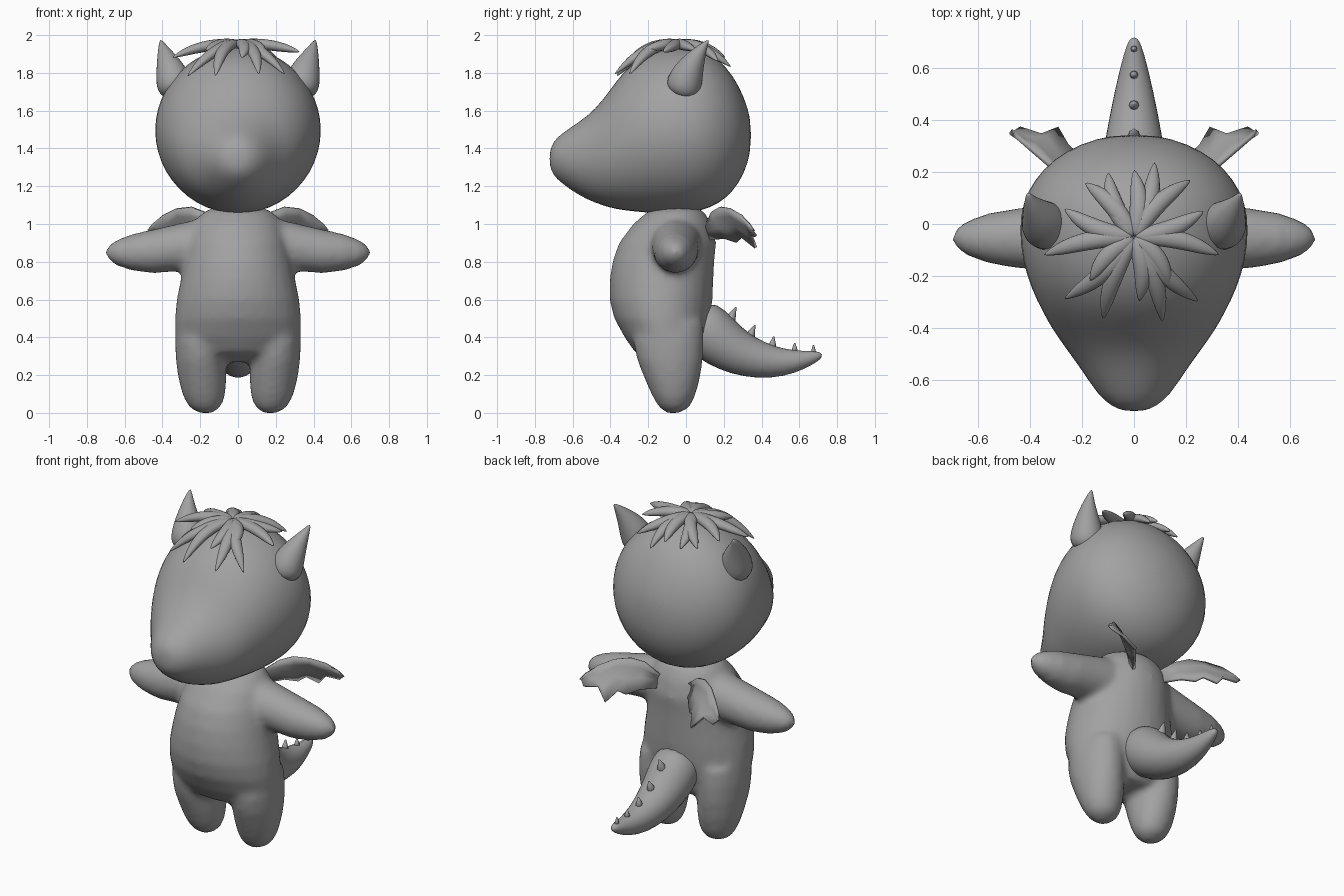
import bpy, bmesh, math
from mathutils import Vector

cube = bpy.data.objects.get("Cube")
if cube:
    bpy.data.objects.remove(cube, do_unlink=True)

grey = bpy.data.materials.new("plain grey")
grey.use_nodes = True
COLOUR = (0.36, 0.36, 0.36, 1)
grey.diffuse_color = COLOUR
grey.node_tree.nodes["Principled BSDF"].inputs["Base Color"].default_value = COLOUR


def finish(name, bm, subdivide=0, smooth=True):
    bmesh.ops.recalc_face_normals(bm, faces=bm.faces)
    for f in bm.faces:
        f.smooth = smooth
    mesh = bpy.data.meshes.new(name)
    bm.to_mesh(mesh)
    bm.free()
    mesh.materials.append(grey)
    ob = bpy.data.objects.new(name, mesh)
    bpy.context.collection.objects.link(ob)
    if subdivide:
        mod = ob.modifiers.new("subdivide", 'SUBSURF')
        mod.levels = mod.render_levels = subdivide
    return ob


def loft(bm, rings, n):
    """Skin closed ellipses given as (centre, first half axis, second half axis)."""
    loops = []
    for c, u, v in rings:
        angles = [2 * math.pi * i / n for i in range(n)]
        loops.append([bm.verts.new(c + u * math.cos(a) + v * math.sin(a)) for a in angles])
    for a, b in zip(loops, loops[1:]):
        for i in range(n):
            j = (i + 1) % n
            bm.faces.new((a[i], a[j], b[j], b[i]))
    bm.faces.new(loops[0])
    bm.faces.new(loops[-1])


def tube(bm, points, radii, n, flat=1.0, side=Vector((1, 0, 0))):
    """Round tube along a path; flat squashes it across the side direction."""
    pts = [Vector(p) for p in points]
    rings = []
    for i, p in enumerate(pts):
        t = (pts[min(i + 1, len(pts) - 1)] - pts[max(i - 1, 0)]).normalized()
        u = (side - t * side.dot(t)).normalized()
        rings.append((p, u * radii[i], t.cross(u) * radii[i] * flat))
    loft(bm, rings, n)


X, Y, Z = Vector((1, 0, 0)), Vector((0, 1, 0)), Vector((0, 0, 1))

# Head with snout: y, bottom, top, half width
head_rows = [
    (-.722, 1.31, 1.38, .035), (-.705, 1.26, 1.435, .085), (-.66, 1.215, 1.48, .14),
    (-.56, 1.145, 1.545, .205), (-.48, 1.11, 1.61, .265), (-.41, 1.085, 1.70, .315),
    (-.34, 1.07, 1.80, .355), (-.25, 1.06, 1.88, .40), (-.14, 1.05, 1.925, .435),
    (-.02, 1.05, 1.945, .447), (.08, 1.065, 1.93, .435), (.17, 1.10, 1.88, .39),
    (.25, 1.17, 1.79, .315), (.31, 1.265, 1.67, .21), (.345, 1.39, 1.55, .08)]
bm = bmesh.new()
loft(bm, [(Vector((0, y, (b + t) / 2)), X * w, Z * ((t - b) / 2)) for y, b, t, w in head_rows], 24)
finish("head", bm, 1)

# Body: torso, legs and arms fused into one soft skin
bm = bmesh.new()
torso_rows = [
    (.27, -.16, .05, .13), (.32, -.27, .08, .27), (.40, -.325, .105, .335), (.50, -.38, .13, .335),
    (.60, -.405, .14, .325), (.70, -.405, .145, .305), (.80, -.39, .15, .285),
    (.90, -.355, .16, .265), (1.0, -.28, .135, .235), (1.06, -.21, .10, .19), (1.10, -.13, .04, .10)]
loft(bm, [(Vector((0, (f + b) / 2, z)), X * w, Y * ((b - f) / 2)) for z, f, b, w in torso_rows], 28)
leg_rows = [
    (0, -.105, -.03, .04), (.03, -.145, .02, .085), (.09, -.18, .05, .113), (.18, -.22, .075, .128),
    (.28, -.26, .09, .133), (.38, -.28, .095, .135), (.48, -.25, .09, .12)]
arm_rows = [
    (.10, .90, .14), (.22, .89, .135), (.32, .875, .127), (.45, .855, .117),
    (.56, .85, .098), (.64, .848, .07), (.685, .848, .04), (.70, .848, .015)]
for s in (-1, 1):
    loft(bm, [(Vector((s * (.172 + .09 * min(z, .3)), (f + b) / 2, z)), X * w, Y * ((b - f) / 2))
              for z, f, b, w in leg_rows], 20)
    loft(bm, [(Vector((s * x, -.055, z)), Y * r, Z * r) for x, z, r in arm_rows], 20)
body = finish("body", bm)
fuse = body.modifiers.new("fuse", 'REMESH')
fuse.mode = 'VOXEL'
fuse.voxel_size = .02
fuse.use_smooth_shade = True
soften = body.modifiers.new("soften", 'SMOOTH')
soften.factor = .5
soften.iterations = 8

# Tail
bm = bmesh.new()
tube(bm, [(0, .03, .52), (0, .11, .435), (0, .19, .37), (0, .28, .315), (0, .40, .275),
          (0, .52, .265), (0, .62, .28), (0, .69, .30), (0, .72, .308)],
     [.13, .15, .14, .122, .10, .075, .05, .03, .012], 14)
finish("tail", bm, 1)

# Spikes along the tail
for i, (y, z, r, h, lean) in enumerate([(.225, .46, .036, .10, .04), (.335, .385, .03, .08, .03),
                                        (.455, .335, .025, .07, .01), (.575, .32, .019, .05, 0),
                                        (.675, .315, .015, .045, 0)]):
    bm = bmesh.new()
    tube(bm, [(0, y, z), (0, y + lean * .4, z + h * .5), (0, y + lean, z + h)], [r, r * .65, .003], 8)
    finish(f"tail_spike_{i + 1}", bm)

# Horns and wings on both sides
lead = [(.10, .11, 1.00), (.18, .14, 1.065), (.25, .18, 1.09), (.33, .23, 1.08),
        (.40, .29, 1.045), (.45, .335, 1.0), (.475, .36, .965)]
trail = [(.11, .13, .92), (.17, .21, .925), (.22, .27, .905), (.255, .30, .93),
         (.295, .37, .875), (.36, .345, .945), (.44, .37, .935)]
for s, label in ((1, "left"), (-1, "right")):
    bm = bmesh.new()
    tube(bm, [(s * .325, -.03, 1.68), (s * .33, -.02, 1.70), (s * .338, -.01, 1.745), (s * .355, .015, 1.81),
              (s * .378, .05, 1.875), (s * .397, .085, 1.93), (s * .41, .12, 1.975)],
         [.05, .085, .10, .083, .055, .028, .005], 14)
    finish("horn_" + label, bm, 1)

    bm = bmesh.new()
    rows = []
    for a, b in zip(lead, trail):
        a, b = Vector((s * a[0], *a[1:])), Vector((s * b[0], *b[1:]))
        bulge = Vector((s * .012, -.012, .012))
        rows.append([bm.verts.new(p) for p in (a, a.lerp(b, .33) + bulge, a.lerp(b, .67) + bulge, b)])
    for p, q in zip(rows, rows[1:]):
        for k in range(3):
            bm.faces.new((p[k], q[k], q[k + 1], p[k + 1]))
    wing = finish("wing_" + label, bm)
    thick = wing.modifiers.new("thickness", 'SOLIDIFY')
    thick.thickness = .016
    thick.offset = 0

# Hair locks radiating from the crown to their tips
tips = [(.08, .24, 1.83), (.22, .17, 1.86), (0, .21, 1.88), (-.10, .20, 1.86), (-.19, .16, 1.87),
        (-.27, .06, 1.90), (-.35, -.12, 1.88), (-.27, -.29, 1.78), (-.12, -.37, 1.78),
        (.11, -.38, 1.79), (.25, -.30, 1.79), (.33, -.12, 1.91), (.27, .05, 1.92),
        (.14, -.24, 1.91), (-.17, -.22, 1.92), (.02, -.30, 1.88)]
crown = Vector((0, -.05, 1.945))
for i, tip in enumerate(tips):
    tip = Vector(tip)
    out = tip - crown
    across = Vector((-out.y, out.x, 0)).normalized()
    bend = across * (.025 if i % 2 else -.02)
    path, radii = [], []
    for k in range(7):
        t = k / 6
        p = crown + out * t
        p.z = crown.z + .012 + (tip.z - crown.z - .012) * t ** 2.2
        path.append(p + bend * math.sin(math.pi * t))
        radii.append(.008 + .032 * math.sin(math.pi * min(1, .15 + .83 * t)) ** .8)
    radii[-1] = .003
    bm = bmesh.new()
    tube(bm, path, radii, 8, .8, across)
    finish(f"hair_lock_{i + 1}", bm, 1)
